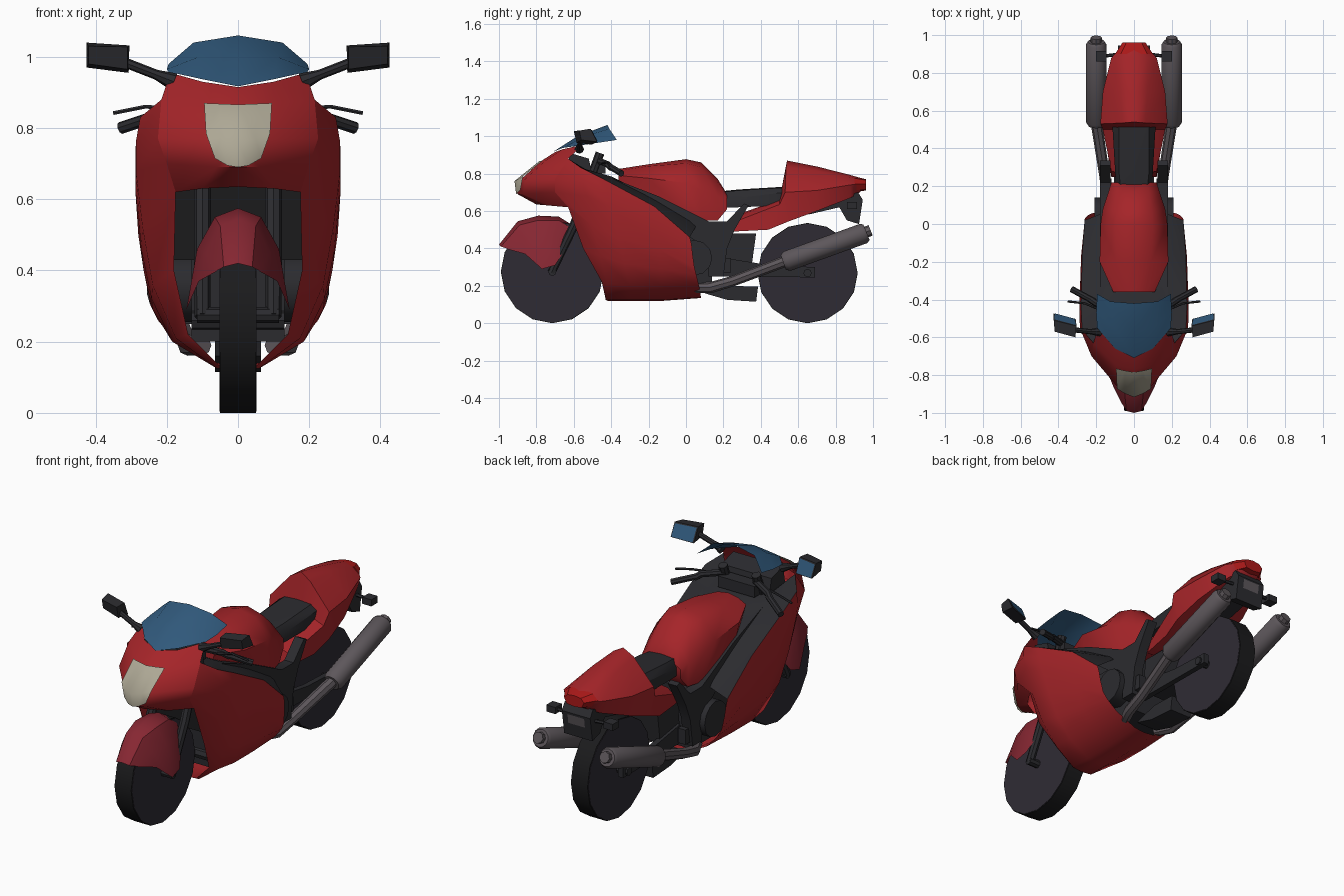
import bpy, bmesh, math
from mathutils import Vector


def material(name, rgb):
    m = bpy.data.materials.new(name)
    m.diffuse_color = (*rgb, 1)
    return m


RED = material("red paint", (0.38, 0.018, 0.022))
FENDER_RED = material("fender red", (0.24, 0.02, 0.032))
LAMP_RED = material("tail lamp red", (0.42, 0.01, 0.01))
DARK = material("dark plastic", (0.024, 0.024, 0.028))
BLACK = material("rubber", (0.011, 0.011, 0.012))
HUB = material("wheel disc", (0.028, 0.024, 0.034))
PIPE = material("exhaust metal", (0.11, 0.095, 0.105))
BLUE = material("blue glass", (0.03, 0.10, 0.20))
CREAM = material("lamp glass", (0.42, 0.39, 0.30))


def finish(name, bm, mat, mirror=False, angle=35):
    bmesh.ops.remove_doubles(bm, verts=bm.verts, dist=0.0005)
    bmesh.ops.recalc_face_normals(bm, faces=bm.faces)
    me = bpy.data.meshes.new(name)
    bm.to_mesh(me)
    bm.free()
    ob = bpy.data.objects.new(name, me)
    bpy.context.collection.objects.link(ob)
    me.materials.append(mat)
    if mirror:
        mod = ob.modifiers.new("Mirror", 'MIRROR')
        mod.use_clip = True
    bpy.ops.object.select_all(action='DESELECT')
    ob.select_set(True)
    bpy.context.view_layer.objects.active = ob
    bpy.ops.object.shade_smooth_by_angle(angle=math.radians(angle))
    return ob


def loft(name, cols, mat, caps=False, ring=False, mirror=True, angle=35):
    """Skin through columns of points; caps close both ends."""
    bm = bmesh.new()
    grid = [[bm.verts.new(p) for p in c] for c in cols]
    n = len(grid[0])
    for a, b in zip(grid, grid[1:]):
        for i in range(n if ring else n - 1):
            j = (i + 1) % n
            bm.faces.new((a[i], a[j], b[j], b[i]))
    if caps:
        bm.faces.new(grid[0])
        bm.faces.new(grid[-1])
    return finish(name, bm, mat, mirror, angle)


def tube(name, pts, radii, mat, sides=8, mirror=True):
    pts = [Vector(p) for p in pts]
    rings = []
    for i, (p, r) in enumerate(zip(pts, radii)):
        d = pts[min(i + 1, len(pts) - 1)] - pts[max(i - 1, 0)]
        q = d.to_track_quat('Z', 'Y')
        rings.append([p + q @ Vector((r * math.cos(t), r * math.sin(t), 0))
                      for t in (2 * math.pi * k / sides for k in range(sides))])
    return loft(name, rings, mat, True, True, mirror)


def prism(name, profile, x0, x1, mat, mirror=False):
    """Side profile (y, z) extruded from x0 to x1."""
    return loft(name, [[(x, y, z) for y, z in profile] for x in (x0, x1)],
                mat, True, True, mirror)


def box(name, x0, x1, y0, y1, z0, z1, mat, mirror=False):
    return prism(name, [(y0, z0), (y1, z0), (y1, z1), (y0, z1)], x0, x1, mat, mirror)


def at(y, pts):
    return [(x, y, z) for x, z in pts]


# wheels
for tag, y, r, w in (("front", -0.715, 0.275, 0.05), ("rear", 0.65, 0.268, 0.05)):
    tube(tag + "_tyre", [(-w, y, r), (w, y, r)], [r, r], BLACK, 16, False)
    tube(tag + "_wheel_disc", [(-w - .002, y, r), (w + .002, y, r)], [r * .985] * 2, HUB, 16, False)
    tube(tag + "_axle", [(-.115, y, r), (.115, y, r)], [.022] * 2, DARK, 8, False)

# front fender
loft("front_fender", [
    [(0, -1, .42), (.04, -.99, .41), (.058, -.96, .40), (.065, -.95, .395)],
    [(0, -.9, .545), (.05, -.89, .525), (.09, -.87, .45), (.11, -.86, .37)],
    [(0, -.79, .575), (.065, -.79, .55), (.115, -.78, .46), (.145, -.77, .29)],
    [(0, -.68, .57), (.06, -.68, .55), (.11, -.69, .46), (.14, -.7, .31)],
    [(0, -.6, .52), (.05, -.6, .50), (.08, -.61, .46), (.1, -.63, .42)]], FENDER_RED)

# nose cowl, side fairing and belly
edge = [(.215, -.63, .88), (.225, -.7, .77), (.20, -.7, .70), (.175, -.63, .62)]
loft("nose_cowl", [
    [(0, -.70, .915), (0, -.77, .87), (0, -.905, .75), (0, -.90, .69), (0, -.80, .635)],
    [(.1, -.66, .93), (.095, -.75, .87), (.09, -.86, .77), (.06, -.87, .69), (.1, -.74, .63)],
    [(.19, -.55, .955)] + edge], RED, angle=50)
sides = [
    edge + [(.18, -.55, .40), (.14, -.45, .22), (.05, -.43, .13)],
    [(.275, -.56, .83), (.287, -.55, .76), (.287, -.53, .68), (.268, -.5, .52),
     (.24, -.46, .36), (.175, -.42, .21), (.06, -.42, .125)],
    [(.28, -.44, .77), (.288, -.42, .70), (.288, -.4, .62), (.272, -.36, .46),
     (.243, -.33, .32), (.185, -.3, .2), (.06, -.3, .125)],
    [(.275, -.17, .625), (.28, -.17, .57), (.28, -.17, .5), (.265, -.15, .4),
     (.24, -.13, .29), (.185, -.13, .2), (.06, -.12, .125)],
    [(.262, .02, .46), (.26, .03, .42), (.255, .035, .37), (.245, .045, .3),
     (.225, .055, .26), (.175, .07, .2), (.06, .08, .14)]]
loft("side_fairing", [c + [(0, c[-1][1], c[-1][2] - .005)] for c in sides], RED, angle=50)

# dark liner between fairing edge and frame
inner = [(.14, -.55, .80), (.15, -.5, .80), (.15, -.4, .785), (.15, -.15, .66), (.16, .06, .53)]
loft("fairing_liner", [[c[0], p, (0, p[1], p[2])] for c, p in zip(sides, inner)], DARK)

# headlight and windscreen
loft("headlight", [
    [(0, -.785, .866), (0, -.917, .76), (0, -.908, .69)],
    [(.05, -.776, .868), (.05, -.897, .77), (.03, -.902, .695)],
    [(.095, -.765, .87), (.09, -.872, .785), (.065, -.885, .715)]], CREAM, angle=60)
loft("windscreen", [
    [(0, -.71, .917), (0, -.58, 1.0), (0, -.42, 1.06)],
    [(.1, -.66, .937), (.11, -.54, 1.0), (.125, -.41, 1.04)],
    [(.195, -.55, .958), (.2, -.47, .965), (.195, -.37, .98)]], BLUE)

# cockpit, steering and forks
prism("dashboard", [(-.64, .80), (-.5, .79), (-.52, .88), (-.62, .91)], -.15, .15, DARK)
box("fork_clamp", -.11, .11, -.50, -.43, .80, .86, DARK)
tube("fork", [(.1, -.72, .27), (.1, -.60, .52), (.1, -.46, .91)], [.022, .024, .024], DARK)
tube("handlebar", [(.09, -.47, .87), (.2, -.42, .85), (.23, -.40, .83)], [.018] * 3, DARK)
tube("grip", [(.21, -.41, .84), (.33, -.345, .80)], [.017] * 2, DARK)
tube("brake_lever", [(.19, -.45, .855), (.26, -.42, .86), (.35, -.41, .842)], [.006] * 3, DARK, 6)

# mirrors
tube("mirror_arm", [(.18, -.57, .93), (.23, -.57, .95), (.32, -.56, .985)], [.025, .014, .014], DARK)
loft("mirror_shell", [
    [(.31, -.585, .965), (.42, -.56, .98), (.42, -.57, 1.03), (.31, -.60, 1.028)],
    [(.307, -.505, .955), (.425, -.475, .97), (.425, -.51, 1.04), (.305, -.54, 1.032)]],
    DARK, True, True)
loft("mirror_glass", [
    [(.312, -.502, .96), (.42, -.473, .974)],
    [(.310, -.534, 1.028), (.42, -.505, 1.034)]], BLUE)

# fuel tank
loft("fuel_tank", [
    at(-.36, [(0, .825), (.06, .815), (.11, .79), (.1, .765), (0, .765)]),
    at(-.2, [(0, .85), (.09, .84), (.182, .775), (.16, .68), (0, .68)]),
    at(0, [(0, .877), (.1, .855), (.177, .75), (.16, .58), (0, .58)]),
    at(.08, [(0, .86), (.09, .835), (.165, .71), (.155, .55), (0, .55)]),
    at(.17, [(0, .77), (.08, .755), (.135, .68), (.13, .55), (0, .55)]),
    at(.22, [(0, .69), (.07, .69), (.12, .66), (.12, .61), (0, .61)])], RED, True, angle=50)

# seat
loft("seat", [
    at(.18, [(0, .705), (.07, .70), (.095, .66), (.095, .62), (0, .62)]),
    at(.28, [(0, .715), (.08, .71), (.10, .67), (.10, .62), (0, .62)]),
    at(.53, [(0, .73), (.08, .725), (.115, .70), (.11, .63), (0, .63)])], DARK, True)

# tail cowl and lamp
loft("tail_cowl", [
    [(0, .27, .58), (.08, .27, .57), (.12, .28, .55), (.12, .25, .49), (0, .25, .49)],
    [(0, .5, .66), (.1, .5, .66), (.165, .5, .635), (.15, .44, .5), (0, .44, .5)],
    [(0, .54, .87), (.06, .535, .835), (.178, .53, .70), (.165, .55, .545), (0, .55, .545)],
    [(0, .7, .838), (.07, .7, .815), (.165, .7, .71), (.15, .7, .60), (0, .7, .6)],
    [(0, .88, .792), (.07, .88, .78), (.12, .88, .74), (.1, .88, .67), (0, .88, .67)],
    [(0, .955, .77), (.03, .955, .765), (.06, .945, .745), (.05, .93, .70), (0, .93, .70)]],
    RED, True, angle=45)
loft("tail_lamp", [
    at(.90, [(0, .785), (.07, .775), (.10, .745), (.08, .71), (0, .70)]),
    at(.962, [(0, .77), (.04, .765), (.06, .745), (.045, .715), (0, .71)])], LAMP_RED, True)

# rear undertray, plate and signals
prism("undertray", [(.65, .58), (.82, .62), (.86, .55), (.925, .53), (.945, .66),
                    (.92, .70), (.75, .65)], -.085, .085, DARK)
loft("plate", [[(.05, .94, .60), (.05, .947, .65)], [(0, .94, .60), (0, .947, .65)]], PIPE)
tube("signal_stem", [(.07, .90, .63), (.15, .89, .63)], [.009] * 2, DARK, 6)
box("signal_lamp", .145, .20, .86, .915, .612, .648, DARK, True)

# frame and swingarm
prism("frame", [(-.42, .785), (-.15, .68), (.12, .545), (.22, .545), (.31, .64), (.335, .63),
                (.26, .5), (.22, .4), (.2, .25), (.12, .25), (.12, .4), (.02, .46),
                (-.17, .61), (-.43, .75)], .125, .18, DARK, True)
prism("swingarm", [(.18, .25), (.69, .245), (.69, .30), (.45, .31), (.2, .35)], .075, .105, DARK, True)
prism("rear_suspension", [(.18, .3), (.35, .3), (.375, .48), (.2, .48)], -.09, .09, DARK)

# engine and radiator
box("radiator", -.18, .18, -.50, -.42, .43, .64, BLACK)
box("engine_core", -.13, .13, -.41, .14, .2, .52, DARK)
box("airbox", -.12, .12, -.42, .1, .5, .70, DARK)
tube("crankcase", [(-.21, .045, .35), (.21, .045, .35)], [.095] * 2, DARK, 12, False)
tube("header_pipe", [(-.13, -.40, .26), (.13, -.40, .26)], [.03] * 2, DARK, 8, False)
prism("stand", [(.1, .16), (.24, .2), (.385, .195), (.375, .115), (.22, .125)], -.065, .065, DARK)
box("peg_bracket", .12, .165, .19, .24, .27, .35, DARK, True)

# twin exhausts
tube("exhaust_pipe", [(.10, .05, .19), (.14, .13, .19), (.155, .25, .225), (.2, .54, .335)],
     [.028, .03, .028, .03], PIPE)
tube("muffler", [(.2, .52, .325), (.2, .54, .332), (.2, .95, .48), (.2, .965, .486)],
     [.042, .055, .055, .045], PIPE, 12)
tube("muffler_tip", [(.2, .95, .482), (.2, .987, .497)], [.03, .03], PIPE)
